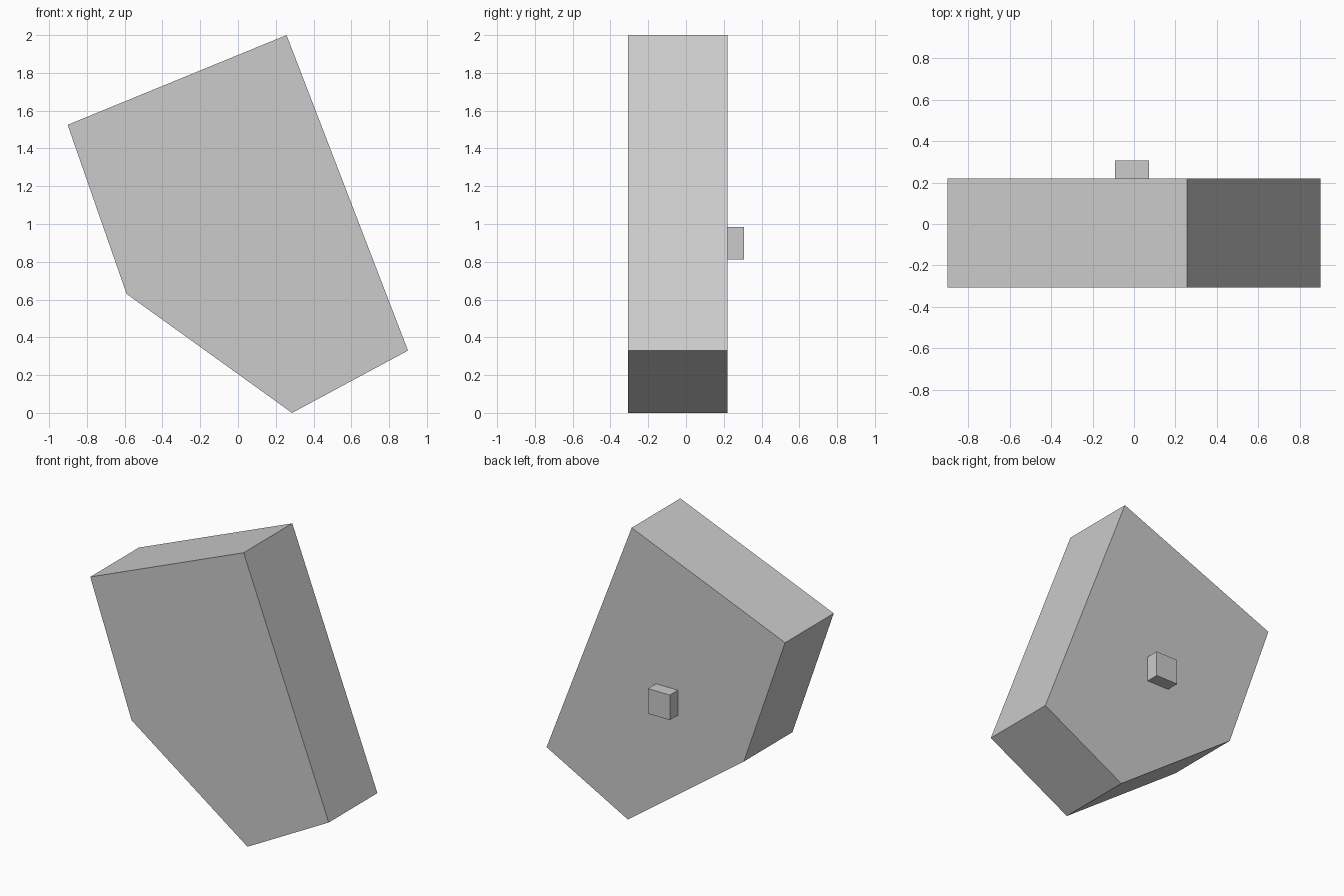
import bpy, bmesh

if "Cube" in bpy.data.objects:
    bpy.data.objects.remove(bpy.data.objects["Cube"])


def extruded(name, profile, y0, y1):
    """Extrude an XZ outline from y0 to y1."""
    bm = bmesh.new()
    face = bm.faces.new([bm.verts.new((x, y0, z)) for x, z in profile])
    ext = bmesh.ops.extrude_face_region(bm, geom=[face], use_keep_orig=True)
    moved = [v for v in ext["geom"] if isinstance(v, bmesh.types.BMVert)]
    bmesh.ops.translate(bm, vec=(0, y1 - y0, 0), verts=moved)
    bmesh.ops.recalc_face_normals(bm, faces=bm.faces)
    mesh = bpy.data.meshes.new(name)
    bm.to_mesh(mesh)
    bm.free()
    obj = bpy.data.objects.new(name, mesh)
    bpy.context.collection.objects.link(obj)
    return obj


# Tilted five-sided slab
extruded("slab", [(-0.902, 1.525), (-0.59, 0.63), (0.286, 0.0),
                  (0.90, 0.33), (0.257, 2.0)], -0.306, 0.219)

# Small square peg on the back
extruded("back_peg", [(-0.092, 0.813), (0.073, 0.813),
                      (0.073, 0.984), (-0.092, 0.984)], 0.219, 0.306)
